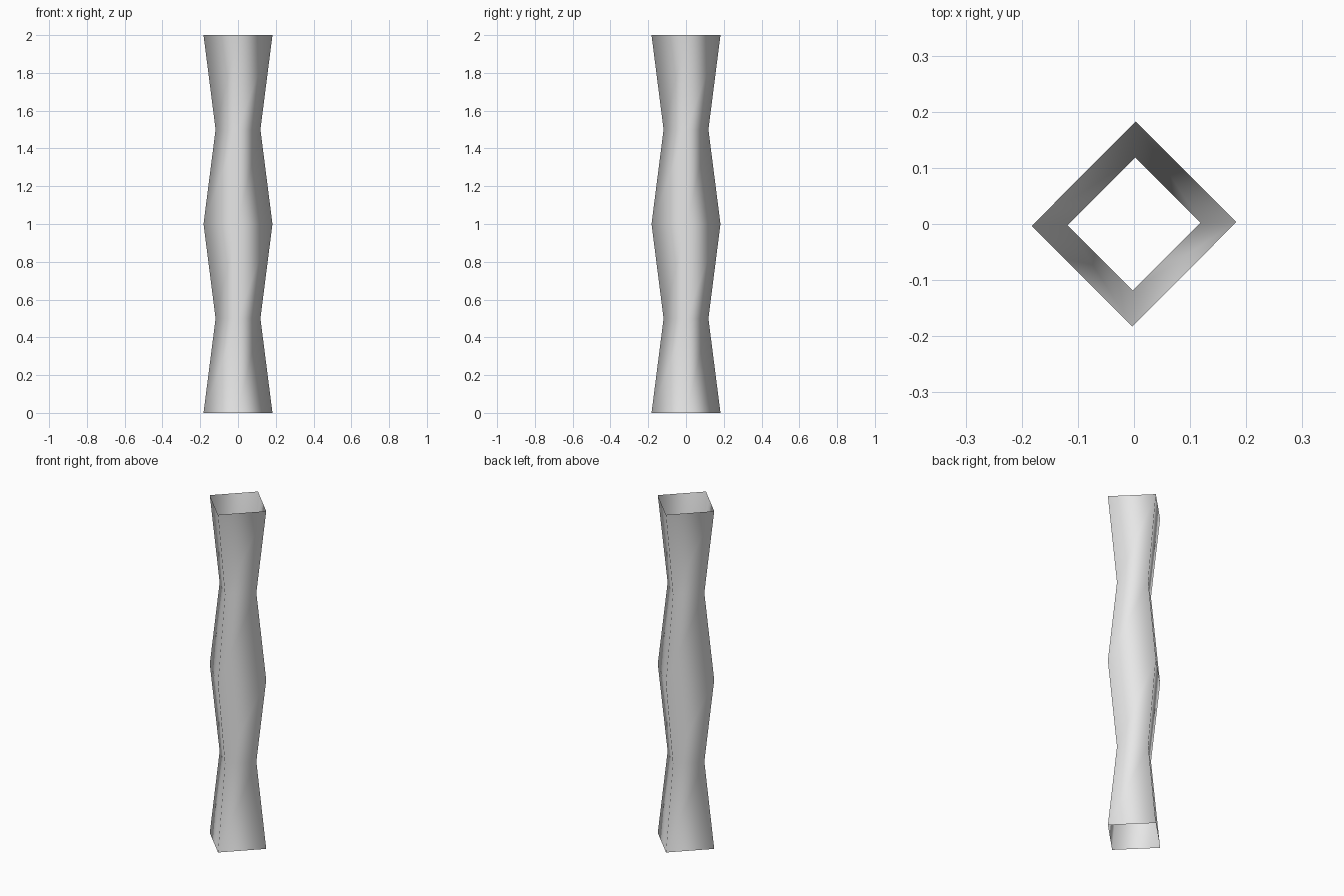
import bpy, bmesh
from mathutils import Vector

# Remove the default object
cube = bpy.data.objects.get("Cube")
if cube:
    bpy.data.objects.remove(cube, do_unlink=True)

# Plain grey material
grey = bpy.data.materials.new("light_grey")
grey.use_nodes = True
colour = (0.8, 0.8, 0.8, 1)
grey.diffuse_color = colour
grey.node_tree.nodes["Principled BSDF"].inputs["Base Color"].default_value = colour

# Nearly square cross-section standing on its corner, pinched at alternate rings
side = Vector((0.1825, 0.0035))
back = Vector((0.003, 0.1825))
corners = [side, back, -side, -back]
pinch = 0.65
ring_count = 5

bm = bmesh.new()
rings = []
for i in range(ring_count):
    scale = pinch if i % 2 else 1
    rings.append([bm.verts.new((c.x * scale, c.y * scale, i * 0.5)) for c in corners])

# Walls of the open tube
for lower, upper in zip(rings, rings[1:]):
    for k in range(len(corners)):
        n = (k + 1) % len(corners)
        face = bm.faces.new((lower[k], lower[n], upper[n], upper[k]))
        face.smooth = True

mesh = bpy.data.meshes.new("pinched_tube")
bm.to_mesh(mesh)
bm.free()
mesh.materials.append(grey)
tube = bpy.data.objects.new("pinched_tube", mesh)
bpy.context.collection.objects.link(tube)
